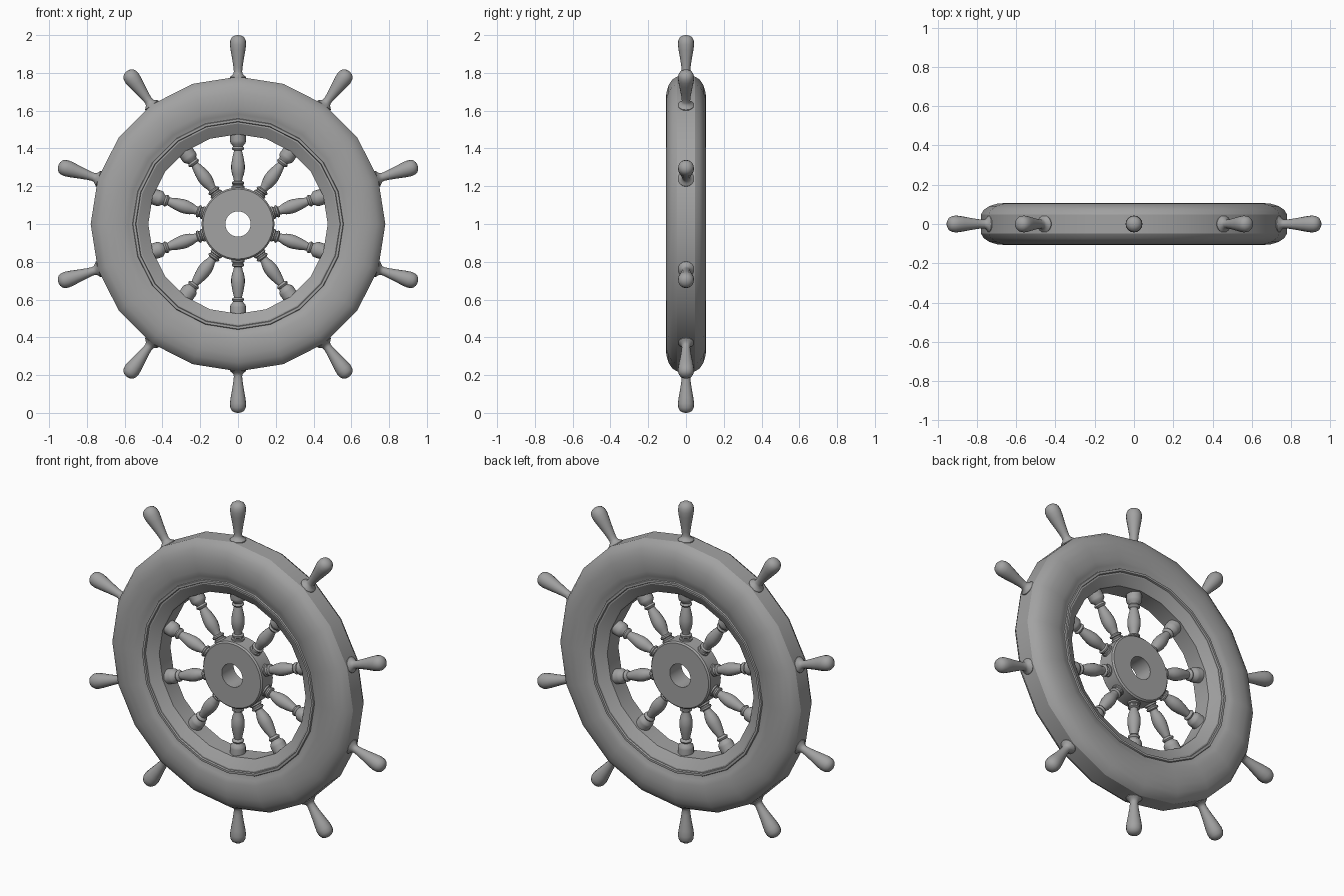
import bpy, bmesh
from math import pi, sin, cos, radians

cube = bpy.data.objects.get("Cube")
if cube:
    bpy.data.objects.remove(cube)

grey = bpy.data.materials.new("plain grey")
grey.use_nodes = True
colour = (0.36, 0.36, 0.36, 1)
grey.diffuse_color = colour
grey.node_tree.nodes["Principled BSDF"].inputs["Base Color"].default_value = colour

CENTRE = (0, 0, 1)
SPOKES = 10


def lathe(name, profile, sides, closed=False):
    """Mesh turned about local z from (radius, height) points."""
    bm = bmesh.new()
    rings = []
    for i in range(sides):
        a = 2 * pi * i / sides
        rings.append([bm.verts.new((r * cos(a), r * sin(a), h)) for r, h in profile])
    n = len(profile)
    for i in range(sides):
        p, q = rings[i], rings[(i + 1) % sides]
        for j in range(n if closed else n - 1):
            k = (j + 1) % n
            bm.faces.new((p[j], q[j], q[k], p[k]))
    if not closed:
        bm.faces.new([r[0] for r in rings])
        bm.faces.new([r[-1] for r in rings])
    bmesh.ops.recalc_face_normals(bm, faces=bm.faces)
    mesh = bpy.data.meshes.new(name)
    bm.to_mesh(mesh)
    bm.free()
    mesh.materials.append(grey)
    return mesh


def place(name, mesh, rotation):
    ob = bpy.data.objects.new(name, mesh)
    bpy.context.collection.objects.link(ob)
    ob.location = CENTRE
    ob.rotation_euler = rotation
    return ob


def smooth(ob, angle):
    bpy.ops.object.select_all(action="DESELECT")
    ob.select_set(True)
    bpy.context.view_layer.objects.active = ob
    bpy.ops.object.shade_smooth_by_angle(angle=radians(angle))


def both_sides(half):
    """Close a half section by mirroring it to the back."""
    return half + [(r, -h) for r, h in reversed(half)]


# Rim: coved inner lip, bead steps and rounded outer band
rim_half = [(0.475, 0.052), (0.487, 0.060), (0.532, 0.086), (0.540, 0.086),
            (0.543, 0.096), (0.556, 0.096), (0.559, 0.088), (0.564, 0.088),
            (0.582, 0.098), (0.610, 0.104), (0.650, 0.107), (0.695, 0.104),
            (0.735, 0.092), (0.765, 0.072), (0.780, 0.048)]
smooth(place("rim", lathe("rim", both_sides(rim_half), 20, True), (pi / 2, 0, 0)), 30)

# Hub: pierced disc with softened edges
hub_half = [(0.067, 0.055), (0.185, 0.055), (0.193, 0.047)]
smooth(place("hub", lathe("hub", both_sides(hub_half), 40, True), (pi / 2, 0, 0)), 30)

# Turned baluster spoke, from hub to rim
spoke = lathe("spoke", [
    (0.034, 0.180), (0.034, 0.200), (0.028, 0.203), (0.028, 0.210), (0.033, 0.214),
    (0.033, 0.222), (0.022, 0.228), (0.023, 0.240), (0.031, 0.262), (0.036, 0.290),
    (0.036, 0.312), (0.031, 0.345), (0.024, 0.375), (0.021, 0.388), (0.030, 0.394),
    (0.033, 0.400), (0.030, 0.406), (0.026, 0.410), (0.030, 0.418), (0.040, 0.428),
    (0.042, 0.440), (0.042, 0.485)], 16)

# Pear-shaped handle with a flared foot
handle = lathe("handle", [
    (0.044, 0.755), (0.043, 0.778), (0.034, 0.786), (0.025, 0.794), (0.022, 0.806),
    (0.024, 0.830), (0.031, 0.875), (0.039, 0.920), (0.043, 0.950), (0.041, 0.972),
    (0.033, 0.988), (0.019, 0.997), (0.006, 1.000)], 16)

for i in range(SPOKES):
    turn = (0, 2 * pi * i / SPOKES, 0)
    smooth(place(f"spoke_{i + 1}", spoke, turn), 45)
    smooth(place(f"handle_{i + 1}", handle, turn), 45)
